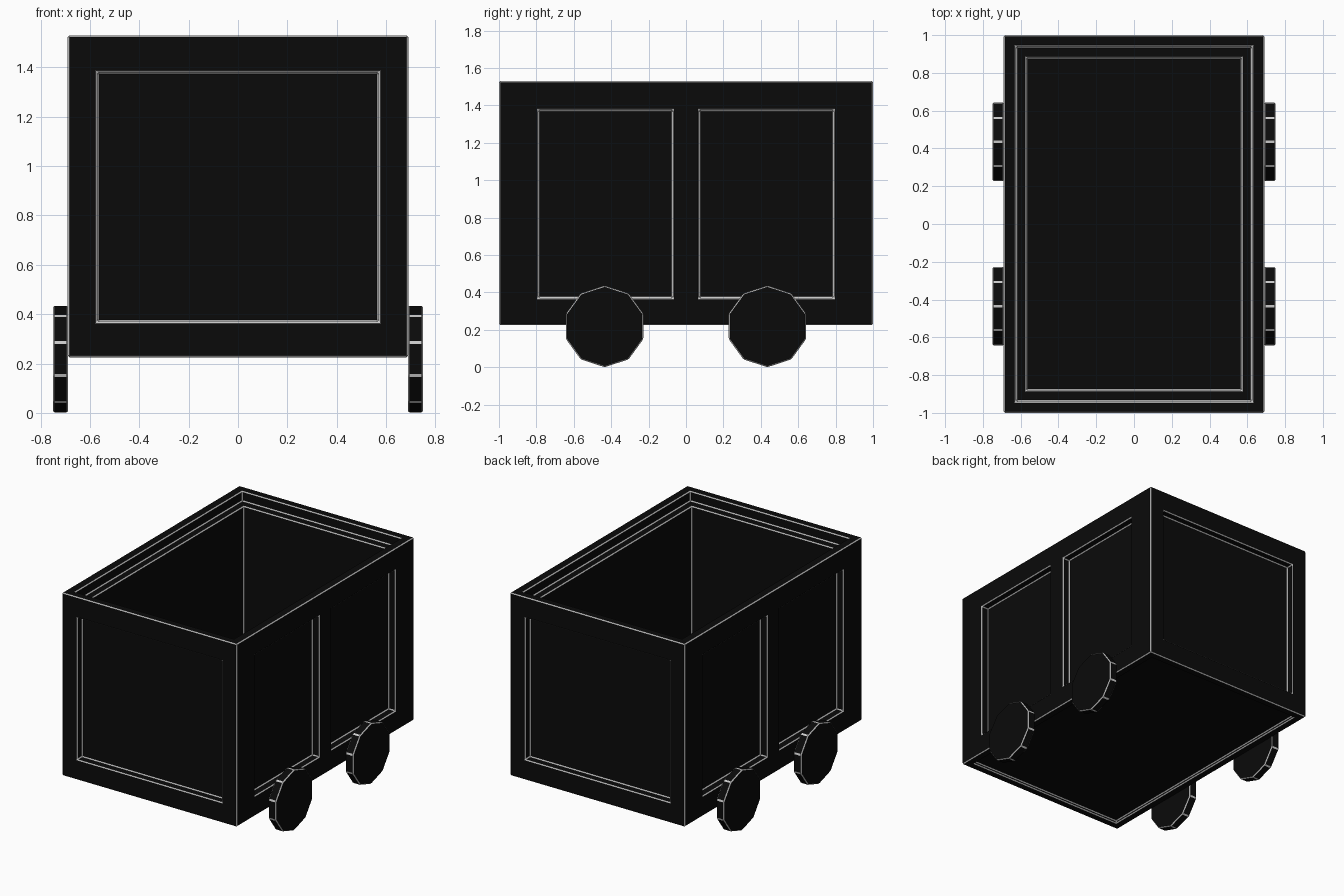
import bpy, bmesh, math
from mathutils import Vector

if "Cube" in bpy.data.objects:
    bpy.data.objects.remove(bpy.data.objects["Cube"])


def material(name, v):
    m = bpy.data.materials.new(name)
    m.diffuse_color = (v, v, v, 1)
    m.use_nodes = True
    m.node_tree.nodes["Principled BSDF"].inputs["Base Color"].default_value = m.diffuse_color
    return m


BLACK = material("black", 0.003)
EDGE = material("light grey edge", 0.6)


def finish(bm, name, width):
    # chamfer every sharp edge, chamfers take the light colour
    bmesh.ops.recalc_face_normals(bm, faces=bm.faces[:])
    sharp = [e for e in bm.edges if e.is_manifold and e.calc_face_angle() > 0.2]
    bmesh.ops.bevel(bm, geom=sharp, offset=width, segments=1, profile=0.5,
                    affect='EDGES', material=1, clamp_overlap=True)
    me = bpy.data.meshes.new(name)
    bm.to_mesh(me)
    bm.free()
    me.materials.append(BLACK)
    me.materials.append(EDGE)
    ob = bpy.data.objects.new(name, me)
    bpy.context.collection.objects.link(ob)
    return ob


def recess(bm, face, lo, hi, depth):
    # sink a rectangle lo..hi (on the two in-plane axes) into a face
    n = face.normal.copy()
    c = face.calc_center_bounds()
    ax = max(range(3), key=lambda i: abs(n[i]))
    plane = [i for i in range(3) if i != ax]
    side = {}
    for step in (0, depth):
        bmesh.ops.inset_individual(bm, faces=[face], thickness=0.01)
        mid = face.calc_center_bounds()
        for v in face.verts:
            p = Vector(c)
            for k, i in enumerate(plane):
                d = v.co[i] - mid[i]
                p[i] = (lo[k] + hi[k]) / 2 if abs(d) < 1e-3 else (hi[k] if d > 0 else lo[k])
            p -= n * step
            side[v] = p
        for v in face.verts:
            v.co = side[v]
    face.normal_update()


# cart body
bm = bmesh.new()
bmesh.ops.create_cube(bm, size=1)
for v in bm.verts:
    v.co = (v.co.x * 1.38, v.co.y * 2, 0.225 + (v.co.z + 0.5) * 1.305)
bmesh.ops.bisect_plane(bm, geom=bm.verts[:] + bm.edges[:] + bm.faces[:],
                       plane_co=(0, 0, 0), plane_no=(0, 1, 0))
# keep the split on the two long sides only
middle = [e for e in bm.edges if all(abs(v.co.y) < 1e-4 for v in e.verts)
          and abs(e.verts[0].co.z - e.verts[1].co.z) < 1e-4]
bmesh.ops.dissolve_edges(bm, edges=middle, use_verts=False)
bm.normal_update()
for f in bm.faces[:]:
    n, c = f.normal.copy(), f.calc_center_bounds()
    if n.z > 0.5:       # stepped rim and deep interior
        recess(bm, f, (-0.625, -0.94), (0.625, 0.94), 0.07)
        recess(bm, f, (-0.57, -0.88), (0.57, 0.88), 1.17)
    elif n.z < -0.5:    # shallow underside
        recess(bm, f, (-0.63, -0.94), (0.63, 0.94), 0.02)
    elif abs(n.y) > 0.5:  # end panels
        recess(bm, f, (-0.57, 0.37), (0.57, 1.38), 0.055)
    else:               # two panels on each long side
        y0, y1 = (0.07, 0.79) if c.y > 0 else (-0.79, -0.07)
        recess(bm, f, (y0, 0.37), (y1, 1.375), 0.055)
finish(bm, "cart_body", 0.007)

# ten-sided wheels
R = 0.218
for sx, xn in ((-1, "left"), (1, "right")):
    for sy, yn in ((-1, "front"), (1, "rear")):
        bm = bmesh.new()
        ring = [bm.verts.new((sx * 0.688, sy * 0.435 + R * math.sin(a), R + R * math.cos(a)))
                for a in (i * math.tau / 10 for i in range(10))]
        disc = bm.faces.new(ring)
        out = bmesh.ops.extrude_face_region(bm, geom=[disc], use_keep_orig=True)
        for v in out["geom"]:
            if isinstance(v, bmesh.types.BMVert):
                v.co.x = sx * 0.75
        # only the rims are sharp enough to matter
        bmesh.ops.recalc_face_normals(bm, faces=bm.faces[:])
        finish(bm, f"{yn}_{xn}_wheel", 0.007)
